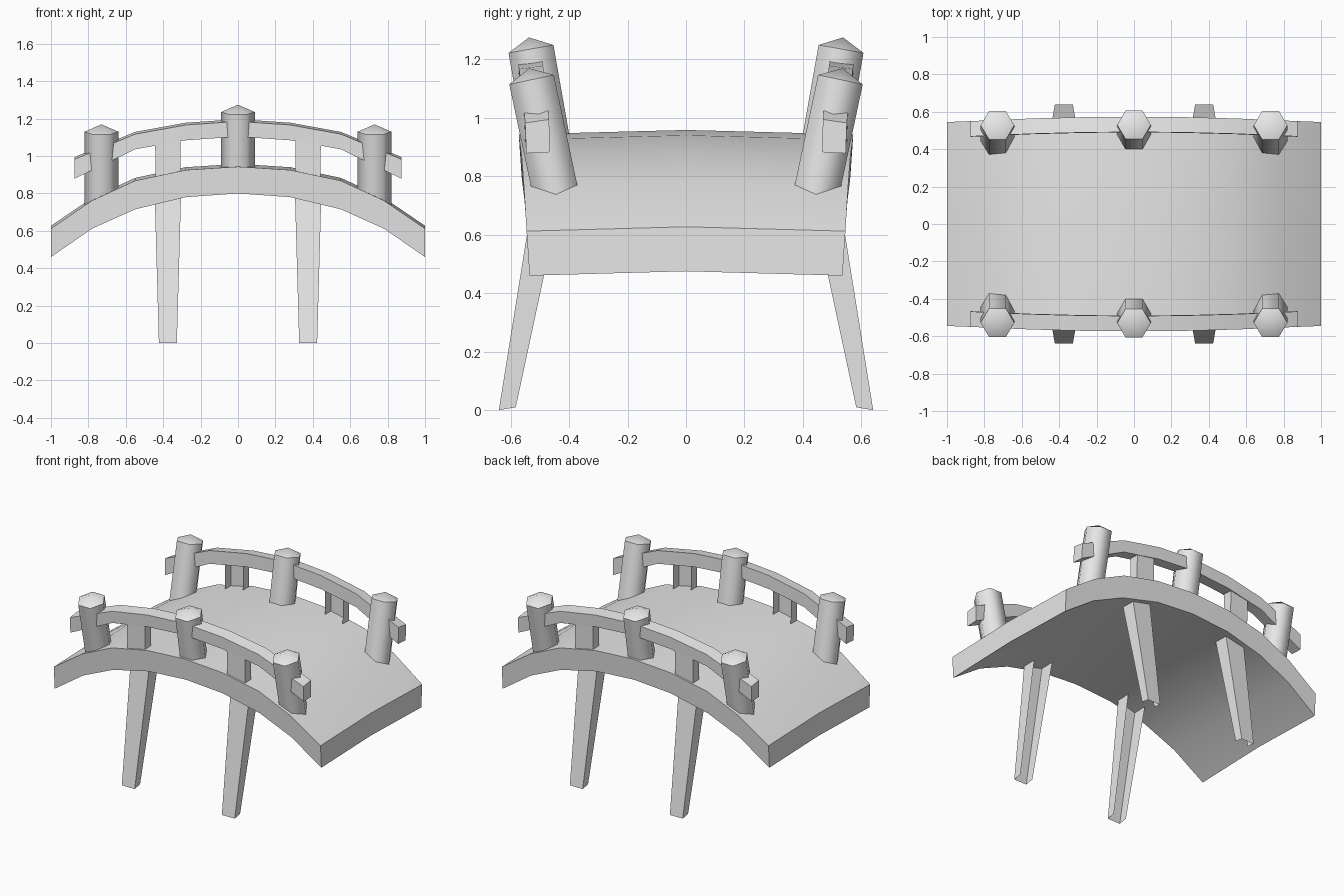
import bpy, bmesh
from math import radians, sin, cos, pi
from mathutils import Matrix

cube = bpy.data.objects.get("Cube")
if cube:
    bpy.data.objects.remove(cube, do_unlink=True)

GREY = (0.8, 0.8, 0.8, 1.0)
stone = bpy.data.materials.new("plain grey")
stone.use_nodes = True
stone.diffuse_color = GREY
stone.node_tree.nodes["Principled BSDF"].inputs["Base Color"].default_value = GREY


def finish(name, bm, smooth_angle=30, recalc=True):
    """Turn a bmesh into a named, shaded object."""
    if recalc:
        bmesh.ops.recalc_face_normals(bm, faces=bm.faces[:])
    mesh = bpy.data.meshes.new(name)
    bm.to_mesh(mesh)
    bm.free()
    mesh.materials.append(stone)
    obj = bpy.data.objects.new(name, mesh)
    bpy.context.collection.objects.link(obj)
    bpy.ops.object.select_all(action='DESELECT')
    obj.select_set(True)
    bpy.context.view_layer.objects.active = obj
    bpy.ops.object.shade_smooth_by_angle(angle=radians(smooth_angle))
    return obj


def loft(name, rings, caps=True, closed=True, smooth_angle=30):
    """Skin a series of matching cross-sections."""
    bm = bmesh.new()
    loops = [[bm.verts.new(p) for p in ring] for ring in rings]
    n = len(loops[0])
    for a, b in zip(loops, loops[1:]):
        for i in range(n if closed else n - 1):
            j = (i + 1) % n
            bm.faces.new((a[i], a[j], b[j], b[i]))
    if caps:
        bm.faces.new(loops[0])
        bm.faces.new(loops[-1])
    return finish(name, bm, smooth_angle)


def both_ways(half):
    """Mirror a list of stations, ordered from the middle outward, across x."""
    return [(-s[0], *s[1:]) for s in reversed(half[1:])] + half


# Arched deck: x, underside z, top z, half width, with a slight crown
deck_half = [(0, 0.80, 0.943, 0.572), (0.28, 0.78, 0.925, 0.57),
             (0.55, 0.715, 0.868, 0.562), (0.78, 0.612, 0.762, 0.554),
             (1, 0.46, 0.612, 0.545)]
CROWN = 0.015
loft("deck", [[(x, -w + 0.01, lo), (x, 0, lo + CROWN), (x, w - 0.01, lo),
               (x, w, hi), (x, 0, hi + CROWN), (x, -w, hi)]
              for x, lo, hi, w in both_ways(deck_half)])


# Six-sided post with a shallow pointed cap, leaning outward
def post(name, x, side, top_z, top_y, lean, length, radius=0.09):
    bm = bmesh.new()
    corners = [(radius * cos(i * pi / 3), radius * sin(i * pi / 3)) for i in range(6)]
    low = [bm.verts.new((u, v, -length)) for u, v in corners]
    high = [bm.verts.new((u, v, 0)) for u, v in corners]
    tip = bm.verts.new((0, 0, 0.04))
    for i in range(6):
        j = (i + 1) % 6
        bm.faces.new((low[i], low[j], high[j], high[i]))
        bm.faces.new((high[i], high[j], tip))
    bm.faces.new(low[::-1])
    place = Matrix.Translation((x, side * top_y, top_z)) @ \
        Matrix.Rotation(radians(-side * lean), 4, 'X')
    bm.transform(place)
    finish(name, bm, 61)


# Open-backed channel with three walls, from a bottom to a top section
def channel(name, x, side, sections):
    rings = []
    for z_out, z_in, outer, inner, half in sections:
        rings.append([(x - half, side * inner, z_in), (x - half, side * outer, z_out),
                      (x + half, side * outer, z_out), (x + half, side * inner, z_in)])
    loft(name, rings, caps=False, closed=False)


# Handrail: x, underside z, top z, inner y
rail_half = [(0, 1.108, 1.185, 0.49), (0.28, 1.088, 1.166, 0.487),
             (0.55, 1.04, 1.117, 0.48), (0.875, 0.882, 0.982, 0.466)]

for side, where in ((-1, "front"), (1, "back")):
    loft(where + "_handrail",
         [[(x, side * y, lo), (x, side * (y + 0.08), lo - 0.004),
           (x, side * (y + 0.084), hi), (x, side * (y + 0.002), hi + 0.012)]
          for x, lo, hi, y in both_ways(rail_half)])

    post(where + "_middle_post", 0, side, 1.235, 0.53, 10, 0.37)
    for end, label in ((-1, "right"), (1, "left")):
        post(f"{where}_{label}_post", end * 0.73, side, 1.13, 0.528, 12, 0.43)
        x = end * 0.375
        # Splayed leg widening towards the deck
        channel(f"{where}_{label}_leg", x, side,
                [(0, 0.01, 0.64, 0.582, 0.048), (0.78, 0.78, 0.515, 0.417, 0.07)])
        # Short upright between deck and handrail
        channel(f"{where}_{label}_baluster", x, side,
                [(0.86, 0.86, 0.555, 0.49, 0.066), (1.1, 1.1, 0.56, 0.495, 0.068)])
